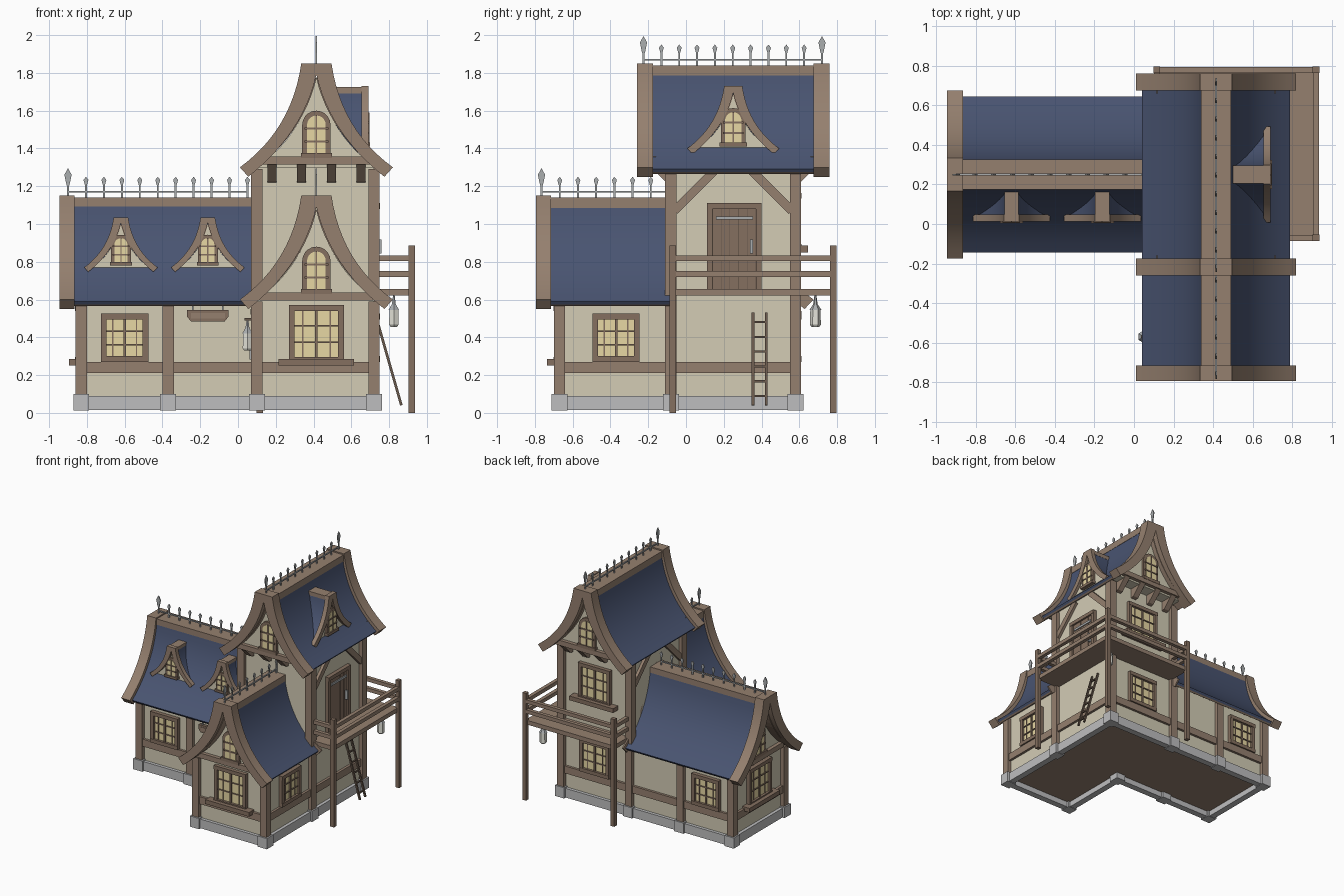
import bpy, bmesh, math
from mathutils import Matrix, Vector

cube = bpy.data.objects.get("Cube")
if cube:
    bpy.data.objects.remove(cube)


def lin(c):
    c /= 255
    return c / 12.92 if c <= 0.04045 else ((c + 0.055) / 1.055) ** 2.4


def material(name, r, g, b):
    m = bpy.data.materials.new(name)
    m.use_nodes = True
    col = (lin(r), lin(g), lin(b), 1)
    m.diffuse_color = col
    m.node_tree.nodes["Principled BSDF"].inputs["Base Color"].default_value = col
    return m


WOOD = material("timber", 149, 128, 111)
TRIM = material("trim_wood", 133, 112, 96)
DARK = material("dark_wood", 104, 88, 75)
ROOF = material("roof_blue", 73, 84, 113)
WALL = material("plaster", 211, 204, 181)
STONE = material("stone", 190, 190, 191)
GLASS = material("warm_glass", 233, 217, 165)
METAL = material("metal", 170, 173, 175)
LAMP = material("lamp_glass", 228, 227, 217)

parts = {}


def part(name, mat):
    return parts.setdefault((name, mat), bmesh.new())


def place(x, y, turn=0):
    """Local frame: x along a wall, -y outwards; turn 0 faces the front."""
    return Matrix.Translation((x, y, 0)) @ Matrix.Rotation(math.radians(turn), 4, 'Z')


HOME = Matrix()


def prism(name, mat, M, pts, y0, y1):
    bm = part(name, mat)
    a = [bm.verts.new(M @ Vector((x, y0, z))) for x, z in pts]
    b = [bm.verts.new(M @ Vector((x, y1, z))) for x, z in pts]
    bm.faces.new(a)
    bm.faces.new(b[::-1])
    for i in range(len(pts)):
        j = (i + 1) % len(pts)
        bm.faces.new((a[j], a[i], b[i], b[j]))


def box(name, mat, M, x0, x1, y0, y1, z0, z1):
    prism(name, mat, M, [(x0, z0), (x1, z0), (x1, z1), (x0, z1)], y0, y1)


def beam(name, mat, M, p, q, w):
    p, q = M @ Vector(p), M @ Vector(q)
    rot = (q - p).to_track_quat('Z', 'Y').to_matrix().to_4x4()
    box(name, mat, Matrix.Translation(p) @ rot, -w / 2, w / 2, -w / 2, w / 2, 0, (q - p).length)


def lathe(name, mat, x, y, rings, seg=6):
    for (r0, z0), (r1, z1) in zip(rings, rings[1:]):
        M = Matrix.Translation((x, y, (z0 + z1) / 2))
        bmesh.ops.create_cone(part(name, mat), cap_ends=True, segments=seg, radius1=r0,
                              radius2=r1, depth=z1 - z0, matrix=M)


def bezier(p0, p1, p2, n=12):
    p0, p1, p2 = Vector(p0), Vector(p1), Vector(p2)
    ts = [i / n for i in range(n + 1)]
    return [tuple(p0 * (1 - t) ** 2 + p1 * 2 * t * (1 - t) + p2 * t * t) for t in ts]


# Flared gable curves, measured from the eave tip
UNDER = bezier((.025, .485), (.085, .185), (.364, -.026))
BARGE = [(0, .55)] + bezier((.08, .55), (.13, .2), (.405, 0)) + bezier((0, .49), (.07, .18), (.36, -.05))[::-1]
TILES = bezier((.07, .5), (.115, .188), (.375, -.01)) + UNDER[::-1]
SOFFIT = UNDER + bezier((0, .47), (.07, .175), (.352, -.035))[::-1]
ATTIC = bezier((0, .48), (.07, .18), (.31, 0))


def roof(name, M, zt, y0, y1, wall0, wall1, depth, k=1, wide=1, both=False):
    def fit(pts, s):
        return [(s * k * wide * x, zt + k * z) for x, z in pts]
    end = y1 - (depth / 2 if both else 0)
    for s in (1, -1):
        prism(name + "_bargeboard", WOOD, M, fit(BARGE, s), y0, y0 + depth)
        # Full board on an open end, thin closing board where the roof meets a wall
        prism(name + "_bargeboard", WOOD, M, fit(BARGE, s), y1 - depth if both else y1, y1 + (0 if both else .012))
        prism(name + "_tiles", ROOF, M, fit(TILES, s), y0 + depth / 2, end)
        prism(name + "_soffit", WOOD, M, fit(SOFFIT, s), y0 + depth / 2, end)
    prism(name + "_attic", WALL, M, fit(ATTIC, 1) + fit(ATTIC, -1)[:0:-1], wall0, wall1)
    box(name + "_ridge_cap", WOOD, M, -.075 * k, .075 * k, y0 + depth / 2, end,
        zt + .486 * k, zt + .54 * k)


def arch(w, z0, z1, n=10):
    r = w / 2
    arc = [(r * math.cos(math.pi * i / n), z1 - r + r * math.sin(math.pi * i / n)) for i in range(n + 1)]
    return [(r, z0)] + arc + [(-r, z0)]


def arched_window(M, z0, w, h):
    t = w * .17
    prism("arched_window_frame", TRIM, M, arch(w, z0, z0 + h), -.02, .01)
    prism("arched_window_glass", GLASS, M, arch(w - 2 * t, z0 + t, z0 + h - t), -.024, -.015)
    box("arched_window_bars", TRIM, M, -w * .03, w * .03, -.03, -.01, z0, z0 + h - t)
    for f in (.33, .6):
        box("arched_window_bars", TRIM, M, -w * .42, w * .42, -.03, -.01, z0 + h * f, z0 + h * f + w * .07)
    box("arched_window_sill", TRIM, M, -w * .55, w * .55, -.033, .01, z0, z0 + t)


def window(M, z0, w=.25, h=.255, sill=0):
    t, r = .03, w / 2
    box("window_glass", GLASS, M, -r + t, r - t, -.012, .005, z0 + t, z0 + h - t)
    for s in (-1, 1):
        box("window_frame", TRIM, M, s * r, s * (r - t), -.03, .01, z0, z0 + h)
        box("window_bars", TRIM, M, s * r / 2 - .12 * t, s * r / 2 + .12 * t, -.017, 0, z0, z0 + h)
    for z in (z0, z0 + h - t):
        box("window_frame", TRIM, M, -r, r, -.032, .01, z, z + t)
    box("window_bars", TRIM, M, -.007, .007, -.022, 0, z0 + t, z0 + h - t)
    for f in (.36, .64):
        box("window_bars", TRIM, M, -r + t, r - t, -.02, 0, z0 + h * f - .004, z0 + h * f + .004)
    if sill:
        box("window_sill", TRIM, M, -sill, sill, -.065, .01, z0 - .015, z0 + .02)


def door(M, z0, w, h):
    r, t = w / 2, .03
    for s in (-1, 1):
        box("door_frame", TRIM, M, s * r, s * (r - t), -.03, .01, z0, z0 + h)
    box("door_frame", TRIM, M, -r, r, -.033, .01, z0 + h - t, z0 + h)
    pw = (w - 2 * t) / 5
    for i in range(5):
        x = -r + t + i * pw
        box("door_planks", TRIM, M, x + .002, x + pw - .002, -.018, .01, z0, z0 + h - t)
    box("door_back", DARK, M, -r + t, r - t, -.012, 0, z0, z0 + h - t)
    box("door_hinge", METAL, M, -r + t * 1.6, r - t * 1.5, -.026, 0, z0 + h * .81, z0 + h * .85)
    box("door_handle", METAL, M, r - .06, r - .045, -.04, 0, z0 + h * .42, z0 + h * .58)


def cresting(M, top, y0, y1, n, both=False):
    """Rail and flat spear points standing along a ridge."""
    beam("ridge_rail", METAL, M, (0, y0, top + .02), (0, y1, top + .02), .009)
    for i in range(n + 1):
        S = M @ place(0, y0 + (y1 - y0) * i / n, 90)
        big = i == 0 or (both and i == n)
        a, b, r = (.055, .145, .019) if big else (.056, .1, .013)
        box("ridge_spikes", METAL, S, -.005, .005, -.004, .004, top - .01, top + a)
        waist = top + a + .62 * (b - a)
        prism("ridge_spikes", METAL, S, [(-r * .4, top + a), (r * .4, top + a), (r, waist),
                                         (0, top + b), (-r, waist)], -.004, .004)


def lantern(x, y, z, top):
    lathe("lantern_body", LAMP, x, y, [(.02, z), (.029, z + .012), (.027, z + .09)])
    lathe("lantern_cap", METAL, x, y, [(.032, z + .09), (.012, z + .12), (.004, top)])


# Plaster bodies and raised wooden floor
L, R, T, F, B, C, CY = .10, .72, -.08, -.67, .58, .415, .25
box("front_wing_walls", WALL, HOME, L, R, F, T, .07, .6)
box("side_wing_walls", WALL, HOME, -.83, L, T, B, .07, .6)
box("tower_walls", WALL, HOME, L, R, T, B, .07, 1.3)
box("floor", WOOD, HOME, -.83, R, T, B, .06, .09)
box("floor", WOOD, HOME, L, R, F, T, .06, .09)

# Stone plinth and sill beam around the L-shaped plan
plan = [(-.83, T), (L, T), (L, F), (R, F), (R, B), (-.83, B)]
for (xa, ya), (xb, yb) in zip(plan, plan[1:] + plan[:1]):
    for name, mat, r, z0, z1 in (("plinth", STONE, .026, .015, .09), ("sill_beam", WOOD, .02, .21, .27)):
        box(name, mat, HOME, min(xa, xb) - r, max(xa, xb) + r, min(ya, yb) - r, max(ya, yb) + r, z0, z1)

# Corner posts on stone blocks
for x, y in plan + [(-.37, T), (-.37, B), (L, B), (R, T)]:
    tall = x >= L and y >= T
    box("posts", WOOD, HOME, x - .03, x + .03, y - .03, y + .03, .05, 1.29 if tall else .59)
    box("plinth_blocks", STONE, HOME, x - .042, x + .042, y - .042, y + .042, .012, .1)

# Roofs, dormers and ridge cresting
front, side = place(C, 0), place(0, CY, -90)
roof("front_wing", front, .60, -.795, T, F, T, .08)
roof("side_wing", side, .60, -.945, L, -.83, L, .08, wide=1.05)
roof("tower", front, 1.30, -.26, .76, -.18, .68, .085, both=True)
cresting(front, 1.15, -.765, -.09, 7)
cresting(side, 1.15, -.90, .05, 10)
cresting(front, 1.85, -.225, .72, 10, both=True)
for M, zt, k, deep in ((place(-.62, .012), .77, .48, .18), (place(-.16, .012), .77, .48, .18),
                       (place(.69, CY, 90), 1.40, .6, .23)):
    roof("dormer", M, zt, 0, deep, .025, deep, .035, k)
    arched_window(M @ Matrix.Translation((0, .025, 0)), zt + .01, .22 * k, .34 * k)

# Gable ends: cross beam, arched window, tall window with sill
for M, zt in ((place(C, F), .6), (place(-.83, CY, -90), .6), (place(C, -.18), 1.32), (place(C, .68, 180), 1.32)):
    box("gable_beam", WOOD, M, -.3, .3, -.03, .02, zt - .005, zt + .037)
    arched_window(M, zt + .03, .15, .25)
    if zt < 1:
        window(M, .265, .29, .305, .2)
    else:
        for i in range(4):
            x = -.235 + i * .157
            prism("overhang_brackets", WOOD, M @ place(x, 0, 90),
                  [(-.02, 1.315), (.12, 1.315), (.12, 1.215), (.07, 1.225)], -.024, .024)

# Remaining windows and doors
window(place(-.6, T), .27)
window(place(-.6, B, 180), .27)
window(place(R, -.37, 90), .27)
window(place(C, B, 180), .27, .27, .27)
window(place(C, B, 180), .865, .29, .3, .2)
door(place(R, .255, 90), .65, .29, .46)
door(place(L, -.35, -90), .09, .27, .46)

# Tower corner braces
for M in (place(R, CY, 90), place(L, CY, -90)):
    for s in (-1, 1):
        beam("tower_braces", WOOD, M, (s * .31, 0, 1.07), (s * .09, 0, 1.29), .045)

# Wrap-around balcony with posts and rails
box("balcony_deck", WOOD, HOME, R, .92, -.07, .78, .622, .657)
box("balcony_deck", WOOD, HOME, .115, .92, B, .78, .622, .657)
corners = [(.72, -.07), (.92, -.07), (.92, .78), (.115, .78), (.115, .6)]
for x, y in corners[1:4]:
    box("balcony_posts", TRIM, HOME, x - .017, x + .017, y - .017, y + .017, 0, .885)
for (xa, ya), (xb, yb) in zip(corners, corners[1:]):
    for z in (.735, .818):
        beam("balcony_rails", WOOD, HOME, (xa, ya, z), (xb, yb, z), .03)

# Ladder
foot, head = Vector((.865, 0, .04)), Vector((.725, 0, .53))
for y in (.355, .425):
    beam("ladder", DARK, HOME, foot + Vector((0, y, 0)), head + Vector((0, y, 0)), .014)
for i in range(6):
    p = foot.lerp(head, .1 + .16 * i)
    beam("ladder", DARK, HOME, (p.x, .355, p.z), (p.x, .425, p.z), .011)

# Lanterns and hanging board
lantern(.825, .685, .455, .63)
lantern(.05, -.57, .33, .5)
beam("lantern_arm", DARK, HOME, (L, -.57, .495), (.035, -.57, .495), .014)
prism("hanging_board", TRIM, HOME, [(-.27, .545), (-.27, .51), (-.25, .485), (-.07, .485), (-.05, .51), (-.05, .545)],
      -.13, -.105)
box("hanging_board_panel", WOOD, HOME, -.25, -.07, -.134, -.12, .5, .53)
for x in (-.24, -.08):
    beam("board_chains", METAL, HOME, (x, -.118, .54), (x, -.118, .585), .008)

# Turn the collected parts into objects
for (name, mat), bm in parts.items():
    bmesh.ops.recalc_face_normals(bm, faces=bm.faces)
    mesh = bpy.data.meshes.new(name)
    bm.to_mesh(mesh)
    bm.free()
    mesh.materials.append(mat)
    ob = bpy.data.objects.new(name, mesh)
    bpy.context.collection.objects.link(ob)
    if name.endswith(("tiles", "bargeboard")):
        bpy.ops.object.select_all(action='DESELECT')
        ob.select_set(True)
        bpy.context.view_layer.objects.active = ob
        bpy.ops.object.shade_smooth_by_angle(angle=math.radians(35))
